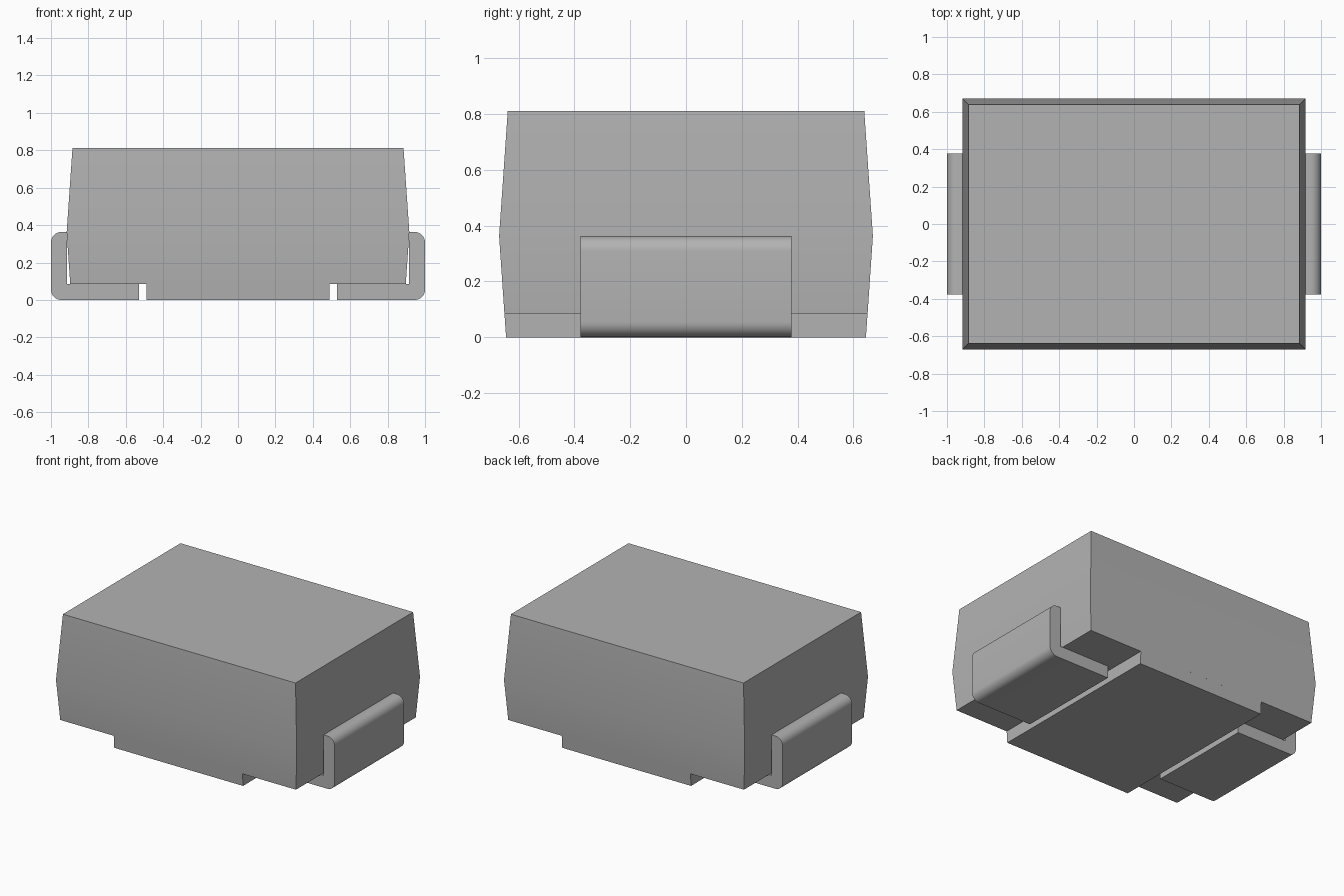
import bpy, bmesh
from math import sin, cos, pi, radians

cube = bpy.data.objects.get("Cube")
if cube:
    bpy.data.objects.remove(cube, do_unlink=True)

grey = bpy.data.materials.new("plain grey")
grey.use_nodes = True
colour = (0.45, 0.45, 0.45, 1)
grey.diffuse_color = colour
grey.node_tree.nodes["Principled BSDF"].inputs["Base Color"].default_value = colour


def finish(name, bm):
    bmesh.ops.recalc_face_normals(bm, faces=bm.faces)
    mesh = bpy.data.meshes.new(name)
    bm.to_mesh(mesh)
    bm.free()
    obj = bpy.data.objects.new(name, mesh)
    mesh.materials.append(grey)
    bpy.context.collection.objects.link(obj)
    bpy.ops.object.select_all(action='DESELECT')
    obj.select_set(True)
    bpy.context.view_layer.objects.active = obj
    bpy.ops.object.shade_smooth_by_angle(angle=radians(30))
    return obj


def loft(name, sections):
    """Stack of rectangles given as (half x, half y, z)."""
    bm = bmesh.new()
    rings = [[bm.verts.new((sx * hx, sy * hy, z))
              for sx, sy in ((-1, -1), (1, -1), (1, 1), (-1, 1))]
             for hx, hy, z in sections]
    for a, b in zip(rings, rings[1:]):
        for i in range(4):
            j = (i + 1) % 4
            bm.faces.new((a[i], a[j], b[j], b[i]))
    bm.faces.new(rings[0])
    bm.faces.new(rings[-1])
    return finish(name, bm)


# Moulded package: drafted outwards to a parting line, plus a centre standoff
loft("package_body", [(0.897, 0.651, 0.085), (0.916, 0.67, 0.363), (0.885, 0.639, 0.811)])
loft("centre_standoff", [(0.49, 0.645, 0), (0.49, 0.651, 0.086)])


def corner(cx, cz, radius, start, steps=8):
    return [(cx + radius * cos(start + pi / 2 * i / steps),
             cz + radius * sin(start + pi / 2 * i / steps)) for i in range(steps + 1)]


# Folded terminals: L-shaped strip with rounded outer corners
r = 0.055
outline = [(0.53, 0.084), (0.53, 0)]
outline += corner(1 - r, r, r, -pi / 2)
outline += corner(1 - r, 0.363 - r, r, 0)
outline += [(0.915, 0.363), (0.915, 0.084)]

for side, name in ((1, "left_terminal"), (-1, "right_terminal")):
    bm = bmesh.new()
    face = bm.faces.new([bm.verts.new((side * x, -0.378, z)) for x, z in outline])
    swept = bmesh.ops.extrude_face_region(bm, geom=[face], use_keep_orig=True)
    verts = [g for g in swept["geom"] if isinstance(g, bmesh.types.BMVert)]
    bmesh.ops.translate(bm, verts=verts, vec=(0, 0.756, 0))
    finish(name, bm)
